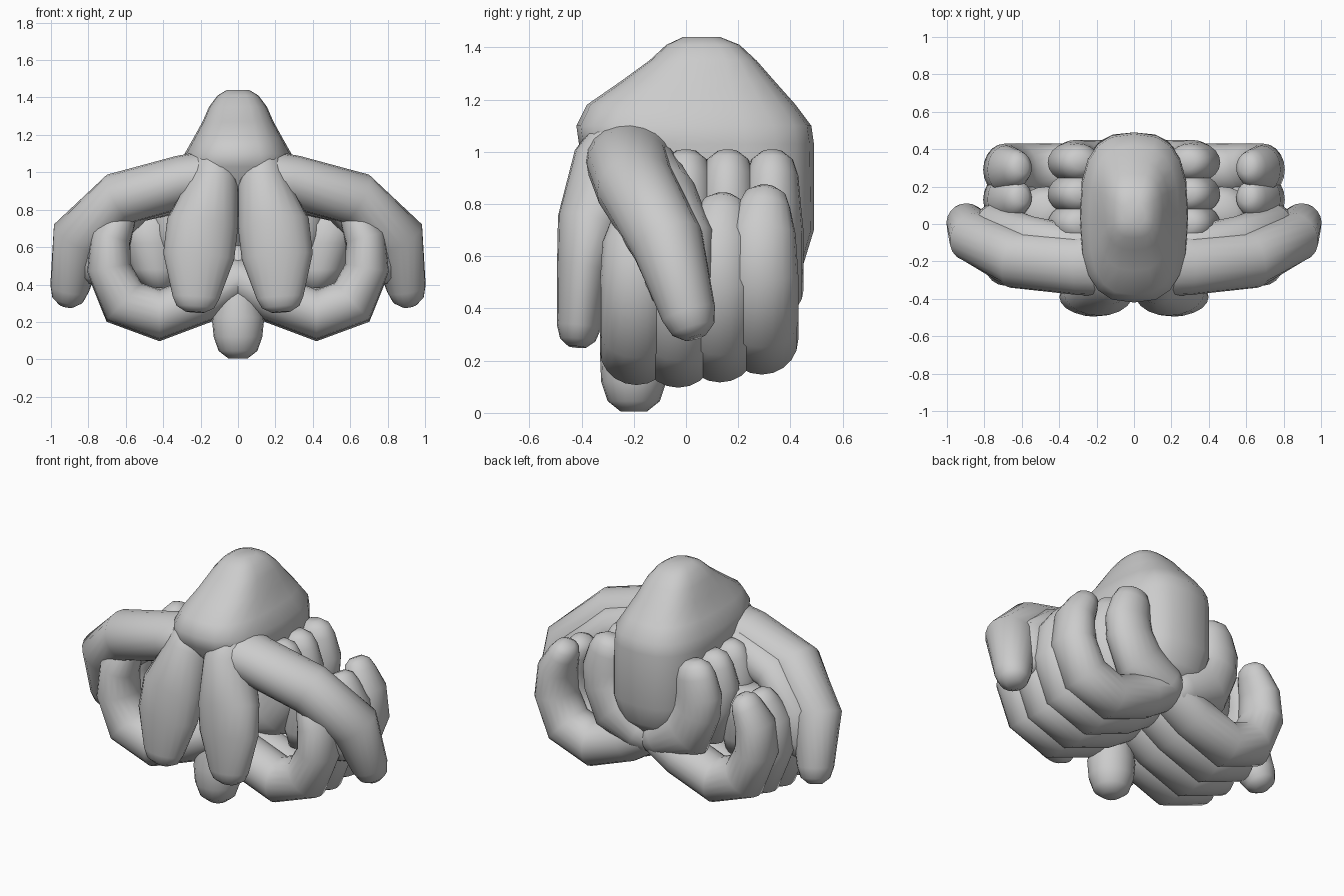
import bpy, bmesh, math
from mathutils import Vector

cube = bpy.data.objects.get("Cube")
if cube:
    bpy.data.objects.remove(cube, do_unlink=True)

grey = bpy.data.materials.new("clay_grey")
grey.use_nodes = True
colour = (0.6, 0.6, 0.6, 1)
grey.diffuse_color = colour
grey.node_tree.nodes["Principled BSDF"].inputs["Base Color"].default_value = colour

SIDES = 20


def rounded(rows):
    """Add a rounded tip to the end of a list of rings."""
    c, d, w = rows[-1]
    out = (c - rows[-2][0]).normalized() * min(d, w)
    return rows + [(c + out * k, d * s, w * s) for k, s in ((0.6, 0.8), (0.92, 0.4))]


def loft(name, path, mirrored=True, power=2.0, upright=False):
    """Skin rings along a path of (x, y, z, depth radius, width radius).

    Upright lofts keep level rings and flat ends; others follow the path."""
    rows = [(Vector(p[:3]), p[3], p[4]) for p in path]
    if not upright:
        rows = rounded(rounded(rows)[::-1])[::-1]
    bm = bmesh.new()
    rings = []
    for i, (c, d, w) in enumerate(rows):
        before = (c - rows[i - 1][0]).normalized() if i else None
        after = (rows[i + 1][0] - c).normalized() if i + 1 < len(rows) else before
        before = before or after
        t = (before + after).normalized()
        mitre = 1 / max(t.dot(after), 0.8)  # keeps the width through a bend
        if upright:
            t, mitre = Vector((0, 0, 1)), 1
        u = Vector((0, 1, 0))
        u = (u - t * u.dot(t)).normalized()
        v = t.cross(u) * mitre
        ring = []
        for k in range(SIDES):
            ang = math.tau * k / SIDES
            s, q = math.sin(ang), math.cos(ang)
            su = math.copysign(abs(q) ** (2 / power), q) * d
            sv = math.copysign(abs(s) ** (2 / power), s) * w
            ring.append(bm.verts.new(c + u * su + v * sv))
        rings.append(ring)
    for r0, r1 in zip(rings, rings[1:]):
        for k in range(SIDES):
            n = (k + 1) % SIDES
            bm.faces.new((r0[k], r0[n], r1[n], r1[k]))
    for ring in (rings[0], rings[-1]):
        bm.faces.new(ring)
    bmesh.ops.recalc_face_normals(bm, faces=bm.faces)
    for f in bm.faces:
        f.smooth = True
    mesh = bpy.data.meshes.new(name)
    bm.to_mesh(mesh)
    bm.free()
    mesh.materials.append(grey)
    obj = bpy.data.objects.new(name, mesh)
    bpy.context.collection.objects.link(obj)
    if mirrored:
        obj.modifiers.new("Mirror", "MIRROR").use_clip = False


# Domed body, tall in the middle, with a squarish back
loft("body", [
    (0, 0.22, 0.50, 0.19, 0.14),
    (0, 0.22, 0.57, 0.23, 0.23),
    (0, 0.17, 0.70, 0.32, 0.27),
    (0, 0.04, 1.03, 0.45, 0.29),
    (0, 0.03, 1.10, 0.45, 0.285),
    (0, 0.02, 1.18, 0.40, 0.24),
    (0, 0.045, 1.27, 0.295, 0.19),
    (0, 0.065, 1.35, 0.205, 0.155),
    (0, 0.065, 1.41, 0.14, 0.11),
    (0, 0.06, 1.44, 0.07, 0.06),
], mirrored=False, power=2.7, upright=True)

# Pair of broad lobes hanging down the front
loft("front_lobe", [
    (0.13, -0.23, 1.00, 0.16, 0.13),
    (0.135, -0.28, 0.93, 0.165, 0.135),
    (0.19, -0.36, 0.72, 0.135, 0.19),
    (0.21, -0.39, 0.55, 0.105, 0.19),
    (0.225, -0.41, 0.33, 0.085, 0.125),
])

# Arms sweeping out and down
loft("arm", [
    (0.08, -0.20, 0.99, 0.19, 0.14),
    (0.30, -0.22, 0.95, 0.16, 0.14),
    (0.63, -0.19, 0.86, 0.155, 0.14),
    (0.85, -0.07, 0.65, 0.14, 0.145),
    (0.90, 0.01, 0.38, 0.105, 0.105),
])

# Web joining the back of each arm to the hand
loft("arm_web", [
    (0.25, -0.12, 0.92, 0.10, 0.12),
    (0.55, -0.10, 0.84, 0.14, 0.11),
    (0.75, -0.05, 0.66, 0.16, 0.12),
    (0.77, -0.03, 0.50, 0.13, 0.10),
])

# Rows of curled fingers under the body
for i, (y, lift) in enumerate(((-0.19, 0.01), (-0.03, 0.0), (0.13, 0.02), (0.29, 0.05))):
    loft("lower_finger_%d" % (i + 1), [
        (0.00, y, 0.42 + lift, 0.14, 0.11),
        (0.18, y, 0.32 + lift, 0.14, 0.125),
        (0.42, y, 0.23 + lift, 0.14, 0.125),
        (0.61, y, 0.30 + lift, 0.14, 0.125),
        (0.69, y, 0.48 + lift, 0.14, 0.115),
        (0.68, y, 0.64 + lift, 0.13, 0.105),
        (0.63, y + 0.01, 0.74 + lift, 0.10, 0.085),
    ])

# Upper fingers pressed against the flanks of the body
for i, y in enumerate((0.0, 0.16, 0.33)):
    loft("upper_finger_%d" % (i + 1), [
        (0.30, y, 0.91, 0.10, 0.12),
        (0.32, y, 0.80, 0.11, 0.14),
        (0.31, y, 0.70, 0.12, 0.14),
        (0.24, y, 0.56, 0.12, 0.16),
        (0.06, y, 0.47, 0.12, 0.12),
    ])

# Wide-topped pad inside each curled hand
loft("palm_pad", [
    (0.42, 0.05, 0.38, 0.10, 0.08),
    (0.44, 0.05, 0.48, 0.13, 0.13),
    (0.46, 0.06, 0.62, 0.14, 0.15),
    (0.47, 0.06, 0.72, 0.14, 0.16),
    (0.45, 0.06, 0.78, 0.09, 0.10),
], upright=True)

# Tail hanging under the middle
loft("tail", [
    (0, -0.16, 0.56, 0.06, 0.05),
    (0, -0.18, 0.40, 0.11, 0.10),
    (0, -0.20, 0.22, 0.13, 0.14),
    (0, -0.20, 0.12, 0.125, 0.13),
], mirrored=False)
